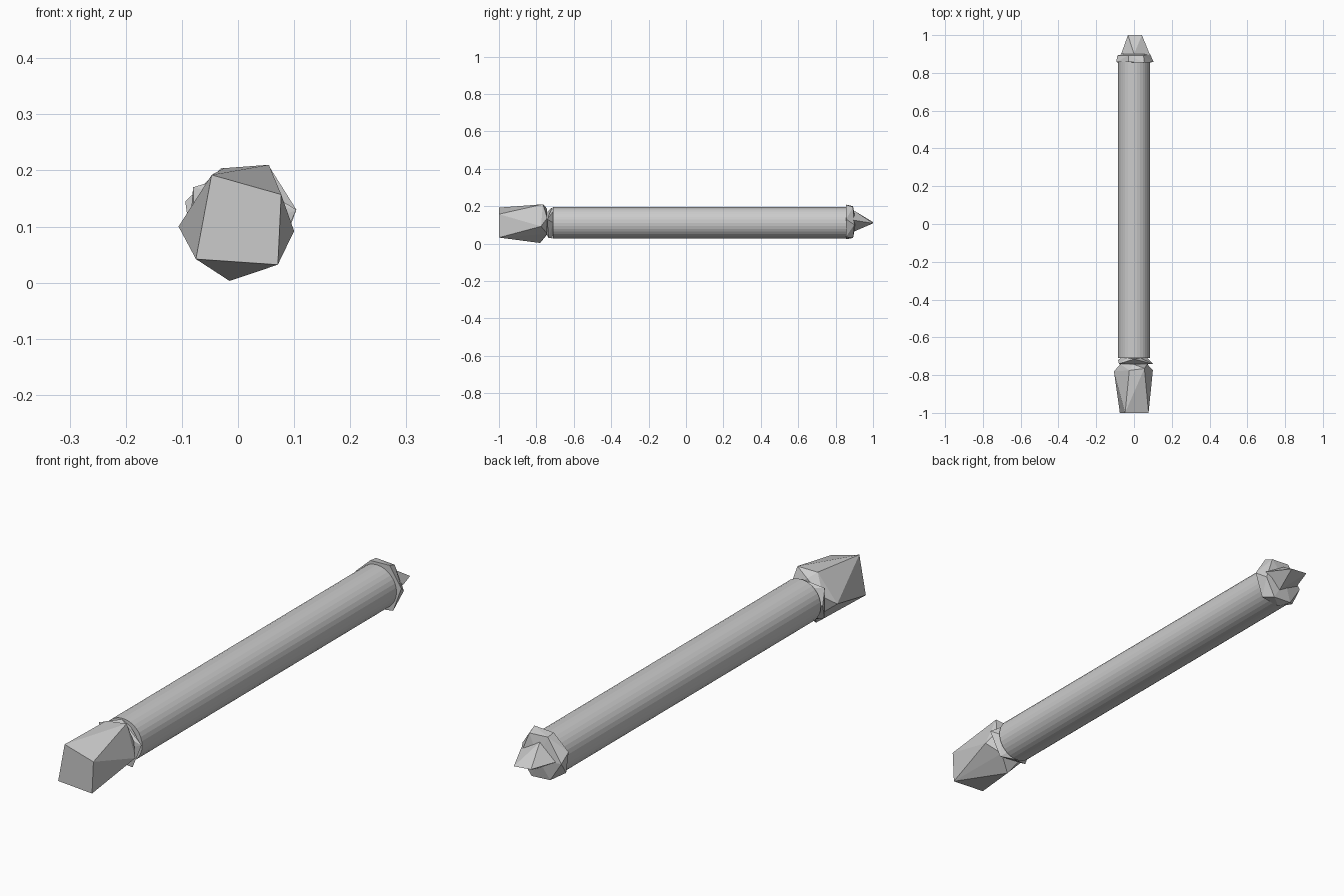
import bpy, bmesh, math

CZ = 0.111  # height of the long axis


def hull(name, points):
    """Faceted crystal-like solid wrapped around a few points."""
    bm = bmesh.new()
    for p in points:
        bm.verts.new(p)
    res = bmesh.ops.convex_hull(bm, input=bm.verts)
    loose = [v for v in bm.verts if not v.link_faces]
    bmesh.ops.delete(bm, geom=loose, context='VERTS')
    bmesh.ops.dissolve_limit(bm, angle_limit=0.02, verts=bm.verts, edges=bm.edges)
    bmesh.ops.recalc_face_normals(bm, faces=bm.faces)
    me = bpy.data.meshes.new(name)
    bm.to_mesh(me)
    bm.free()
    ob = bpy.data.objects.new(name, me)
    bpy.context.collection.objects.link(ob)
    return ob


def ring(n, r, y, turn=0):
    """Regular ring of points around the long axis."""
    return [(r * math.cos(math.radians(turn) + 2 * math.pi * i / n), y,
             CZ + r * math.sin(math.radians(turn) + 2 * math.pi * i / n))
            for i in range(n)]


# long round shaft
y0, y1 = -0.71, 0.865
bpy.ops.mesh.primitive_cylinder_add(vertices=32, radius=0.084, depth=y1 - y0,
                                    location=(0, (y0 + y1) / 2, CZ),
                                    rotation=(math.pi / 2, 0, 0))
bpy.context.object.name = "shaft"

# faceted front head: square face, wide belt, narrow neck
face = [(-0.047, -1, 0.192), (0.077, -1, 0.157), (0.071, -1, 0.032), (-0.075, -1, 0.042)]
belt = [(-0.106, -0.78, 0.10), (-0.025, -0.775, 0.204), (0.055, -0.765, 0.21),
        (0.1, -0.775, 0.092), (-0.015, -0.78, 0.003)]
hull("front_head", face + belt + ring(5, 0.075, -0.742, 20))

# jagged collar between head and shaft
hull("front_collar", [(0.104, -0.742, 0.13), (-0.08, -0.74, 0.17), (-0.075, -0.745, 0.05),
                      (0.06, -0.735, 0.03)]
     + [(0.0, -0.715, 0.194), (-0.085, -0.72, 0.11), (0.01, -0.715, 0.028)]
     + ring(6, 0.07, -0.71))

# rear cap: irregular ring around the shaft end
cap = [(0.104, 0.857, 0.13), (0.055, 0.855, 0.208), (-0.03, 0.857, 0.204),
       (-0.094, 0.857, 0.145), (-0.082, 0.855, 0.06), (-0.01, 0.857, 0.023),
       (0.07, 0.855, 0.035)]
cap_back = [(0.085, 0.9, 0.10), (0.05, 0.893, 0.195), (-0.03, 0.893, 0.2),
            (-0.088, 0.893, 0.11), (-0.04, 0.893, 0.035), (0.04, 0.893, 0.03)]
hull("rear_cap", cap + cap_back + [(0, 0.91, CZ)])

# chisel-shaped rear point
base = [(-0.068, 0.9, 0.115), (0.0, 0.9, 0.175), (0.085, 0.895, 0.125), (0.02, 0.9, 0.065)]
hull("rear_point", base + [(-0.032, 1, 0.115), (0.042, 1, 0.108), (0.0, 0.985, 0.12)])
